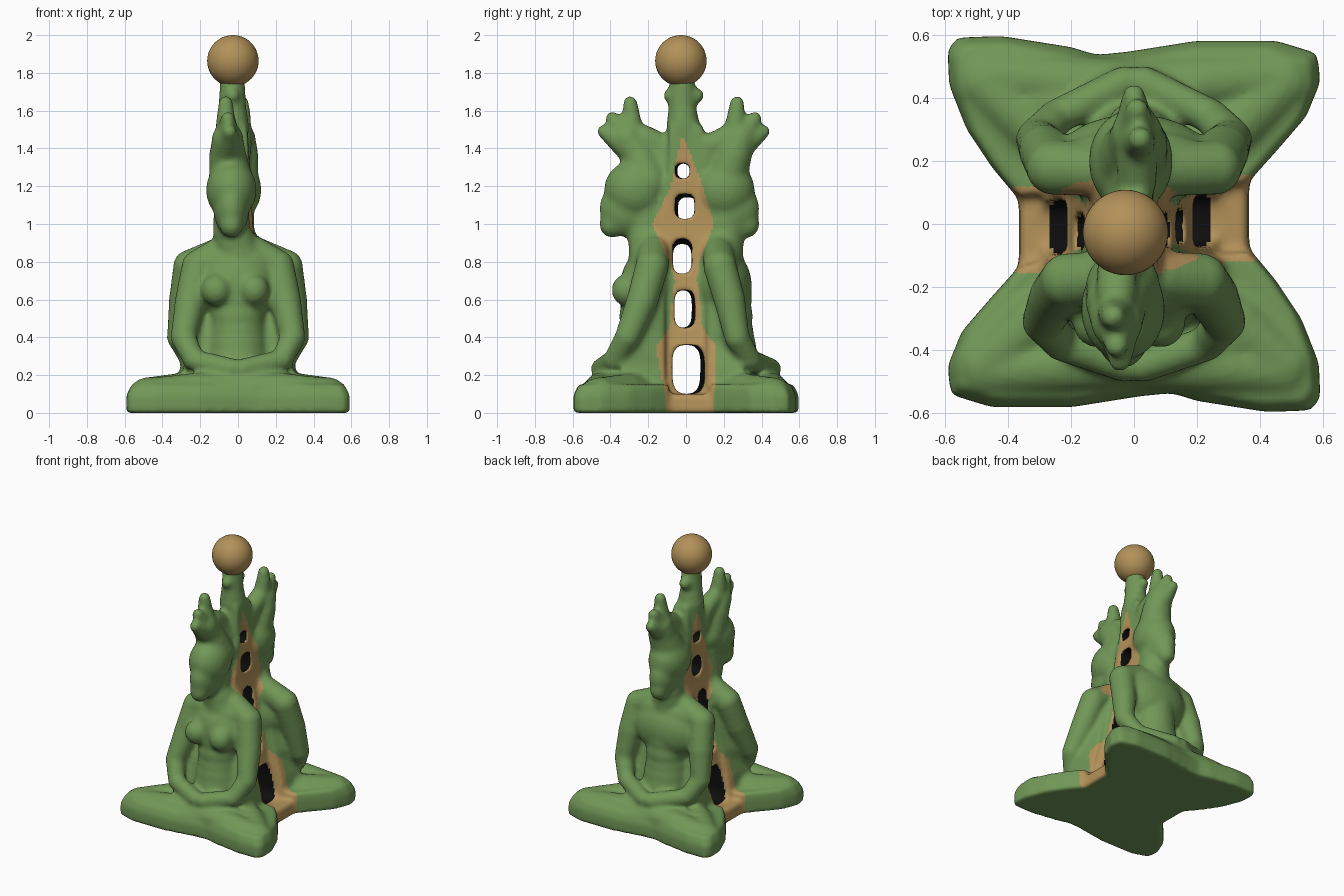
import bpy, bmesh
from math import sin, cos, pi, copysign
from mathutils import Vector

if "Cube" in bpy.data.objects:
    bpy.data.objects.remove(bpy.data.objects["Cube"])


def material(name, rgb):
    m = bpy.data.materials.new(name)
    m.use_nodes = True
    m.diffuse_color = (*rgb, 1)
    m.node_tree.nodes["Principled BSDF"].inputs["Base Color"].default_value = (*rgb, 1)
    return m


green = material("leaf green", (0.165, 0.31, 0.095))
tan = material("warm tan", (0.45, 0.285, 0.10))
black = material("black", (0.004, 0.004, 0.004))

# unit sphere reused for every lump of clay
unit = bmesh.new()
bmesh.ops.create_icosphere(unit, subdivisions=3, radius=1)
unit_verts = [tuple(v.co) for v in unit.verts]
unit_faces = [[v.index for v in f.verts] for f in unit.faces]
unit.free()

clay = ([], [])


def blob(center, radii):
    """Ellipsoid lump of clay, flattened on the ground."""
    verts, faces = clay
    start = len(verts)
    (cx, cy, cz), (rx, ry, rz) = center, radii
    verts.extend((cx + x * rx, cy + y * ry, max(cz + z * rz, 0)) for x, y, z in unit_verts)
    faces.extend([i + start for i in f] for f in unit_faces)


def limb(*stops):
    """Tapering limb through (x, y, z, radius) stops."""
    for a, b in zip(stops, stops[1:]):
        a, b = Vector(a), Vector(b)
        n = max(2, int((b - a).length / (min(a[3], b[3]) * 0.45)))
        for i in range(n + 1):
            p = a.lerp(b, i / n)
            blob(p[:3], (p[3],) * 3)


def loft(target, rings):
    """Closed solid through rings of matching points."""
    verts, faces = target
    start, n = len(verts), len(rings[0])
    for r, ring in enumerate(rings):
        verts.extend(ring)
        lo = start + r * n
        if r < len(rings) - 1:
            faces.extend([lo + i, lo + (i + 1) % n, lo + n + (i + 1) % n, lo + n + i] for i in range(n))
    faces.append(list(range(start, start + n))[::-1])
    faces.append(list(range(lo, lo + n)))


def rect(hx, hy, z):
    return [(-hx, -hy, z), (hx, -hy, z), (hx, hy, z), (-hx, hy, z)]


def figure(face, shoulder, elbow, reach, head_x, head_y, hair_y, bust):
    """Cross-legged figure; face is 1 towards the front, -1 towards the back."""
    def p(x, y, z, r):
        return (x * face, y * face, z, r)

    def e(x, y, z, *radii):
        blob((x * face, y * face, z), radii)

    # floor pad under the crossed legs
    pad = [(-.36, -.13), (-.45, -.23), (-.545, -.34), (-.59, -.45), (-.58, -.54), (-.45, -.58),
           (-.2, -.58), (.02, -.545), (.12, -.535), (.2, -.56), (.42, -.595), (.56, -.59),
           (.59, -.55), (.585, -.44), (.53, -.3), (.45, -.18), (.375, -.09)]
    loft(clay, [[(x * face * k, y * face * k, z) for x, y in pad]
                for z, k in ((0, 1.005), (.09, 1.005), (.15, .96))])
    # crossed legs, shins and feet
    for s in (-1, 1):
        limb(p(s * .15, -.22, .12, .11), p(s * .33, -.32, .11, .1), p(s * .48, -.45, .095, .095))
        limb(p(s * .48, -.47, .1, .085), p(s * .22, -.45, .125, .09), p(s * -.05, -.44, .135, .08))
    limb(p(.3, -.38, .16, .045), p(.05, -.43, .19, .05))
    # torso
    limb(p(0, -.22, .2, .18), p(0, -.21, .42, .15), p(0, -.21, .6, .14))
    e(0, -.2, .67, shoulder, .15, .2)
    e(0, -.19, .79, shoulder, .115, .11)
    # back and flanks joining the arms to the hips
    flank = []
    for z, back, side, front in ((.1, .3, elbow + .02, reach + .04), (.25, .27, elbow, reach + .04),
                                 (.42, .22, elbow, reach), (.6, .18, (shoulder + elbow) / 2, .24),
                                 (.8, .14, shoulder, .19)):
        half = [(back, -.11), (side, -front), (side - .08, -front + .05)]
        ring = half + [(-x, y) for x, y in half[::-1]]
        flank.append([(x * face, y * face, z) for x, y in ring])
    loft(clay, flank)
    for s in (-1, 1):
        if bust:
            e(s * .1 - .015, -.315, .65, .08, .08, .085)
        else:
            e(s * .09, -.27, .67, .1, .05, .07)
        # arm resting in the lap
        limb(p(s * .09, -.17, .85, .085), p(s * shoulder, -.18, .775, .09),
             p(s * (shoulder + elbow) / 2, -.23, .6, .085), p(s * elbow, -reach, .4, .068),
             p(s * elbow * .8, -reach - .07, .28, .058), p(s * .03, -.45, .235, .055))
    # neck and head
    limb(p(0, -.18, .84, .125), p(head_x, -.21, .96, .1), p(head_x, -.19, 1.12, .095))
    e(head_x, head_y + .15, 1.08, .095, .15, .15)
    e(head_x, head_y + .07, 1.0, .065, .07, .075)
    e(head_x, head_y + .19, 1.18, .135, .165, .16)
    # swept-up hair with finger-like locks
    hx = head_x - .02
    limb(p(head_x, -.2, 1.22, .12), p(hx, -.25, 1.36, .1), p(hx, hair_y, 1.45, .085))
    limb(p(head_x, -.1, 1.3, .07), p(hx, -.14, 1.42, .065), p(hx, -.22, 1.46, .065))
    limb(p(hx, hair_y, 1.41, .075), p(hx + .01, hair_y - .08, 1.46, .05),
         p(hx + .01, hair_y - .125, 1.49, .038))
    limb(p(hx, hair_y, 1.46, .07), p(hx, hair_y - .05, 1.52, .05), p(hx, hair_y - .08, 1.56, .038))
    limb(p(hx, hair_y + .03, 1.45, .065), p(hx - .01, hair_y + .02, 1.57, .05),
         p(hx - .01, hair_y + .015, 1.64, .04))


figure(1, .21, .29, .31, -.035, -.46, -.31, True)
figure(-1, .255, .31, .27, .01, -.39, -.285, False)

# central ladder-like spine standing on its foot
loft(clay, [rect(.37, .2, 0), rect(.36, .2, .1)])
spine = [(.05, .29), (.1, .28), (.4, .19), (.7, .14), (1, .09), (1.3, .075), (1.52, .06)]
loft(clay, [[(x - .012, y, z) for x, y, z in rect(hx, .15 if z < 1.2 else .09, z)] for z, hx in spine])

# pillar carrying the ball, with a knob on each side
limb((-.03, -.015, 1.35, .08), (-.03, -.015, 1.52, .09), (-.03, -.02, 1.62, .075), (-.03, -.02, 1.77, .067))
for s in (-1, 1):
    limb((-.03, -.02, 1.65, .06), (-.03, -.012 + s * .07, 1.68, .04))


def make_object(name, solid):
    me = bpy.data.meshes.new(name)
    me.from_pydata(solid[0], [], solid[1])
    bm = bmesh.new()
    bm.from_mesh(me)
    bmesh.ops.recalc_face_normals(bm, faces=bm.faces)
    bm.to_mesh(me)
    bm.free()
    ob = bpy.data.objects.new(name, me)
    bpy.context.collection.objects.link(ob)
    return ob


body = make_object("seated_pair", clay)

# rounded windows through the spine: y range, z range, drift in y and z along x
windows = [(-.083, .088, .1, .36, .05, 0), (-.07, .04, .45, .65, .06, 0),
           (-.07, .03, .72, .91, 0, .16), (-.05, .05, 1.02, 1.15, -.1, .12),
           (-.052, .022, 1.24, 1.32, -.08, 0)]
cut = ([], [])
for y0, y1, z0, z1, dy, dz in windows:
    rings = []
    for x in (-.5, .5):
        ring = []
        for i in range(24):
            c, s = cos(i * pi / 12), sin(i * pi / 12)
            ring.append((x, (y0 + y1) / 2 + x * dy + (y1 - y0) / 2 * copysign(abs(c) ** .6, c),
                         (z0 + z1) / 2 + x * dz + (z1 - z0) / 2 * copysign(abs(s) ** .6, s)))
        rings.append(ring)
    loft(cut, rings)
cutter = make_object("window_cutter", cut)
cutter.hide_render = True


# fuse the clay, cut the windows, soften everything
def remesh():
    m = body.modifiers.new("fuse", "REMESH")
    m.mode = "VOXEL"
    m.voxel_size = .0125


def soften(rounds):
    m = body.modifiers.new("soften", "SMOOTH")
    m.iterations = rounds


remesh()
soften(8)
boolean = body.modifiers.new("windows", "BOOLEAN")
boolean.object = cutter
boolean.operation = "DIFFERENCE"
boolean.solver = "EXACT"
remesh()
soften(2)
bpy.context.view_layer.update()
done = bpy.data.meshes.new_from_object(body.evaluated_get(bpy.context.evaluated_depsgraph_get()))
body.modifiers.clear()
body.data = done
bpy.data.objects.remove(cutter)

# colour rule: tan band around the spine, black inside the windows
band = [(-.1, -.1, .15), (.1, -.11, .15), (.35, -.16, .16), (.45, -.09, .09), (.7, -.06, .06),
        (.8, -.09, .07), (1, -.18, .15), (1.2, -.08, .09), (1.48, -.02, -.02)]


def between(table, z):
    for a, b in zip(table, table[1:]):
        if a[0] <= z <= b[0]:
            t = (z - a[0]) / (b[0] - a[0])
            return [u + (v - u) * t for u, v in zip(a[1:], b[1:])]


def colour_index(c, n):
    width = between(spine, c.z)
    if width and abs(c.x + .012) < width[0] * .92 and abs(n.x) < .65:
        for y0, y1, z0, z1, dy, dz in windows:
            y, z = c.y - c.x * dy, c.z - c.x * dz
            if y0 - .015 < y < y1 + .015 and z0 - .015 < z < z1 + .015:
                return 2
    edges = between(band, c.z)
    if edges and c.z > .004:
        y = c.y if c.x > 0 else -c.y
        if edges[0] < y < edges[1]:
            return 1
    return 0


done.materials.clear()
for m in (green, tan, black):
    done.materials.append(m)
for v in done.vertices:
    v.co.z = max(v.co.z, 0)
for f in done.polygons:
    f.material_index = colour_index(f.center, f.normal)
    f.use_smooth = True

# ball on top
bpy.ops.mesh.primitive_uv_sphere_add(segments=48, ring_count=24, radius=.136, location=(-.027, -.027, 1.864))
ball = bpy.context.object
ball.name = "top_ball"
ball.data.materials.append(tan)
bpy.ops.object.shade_smooth()
